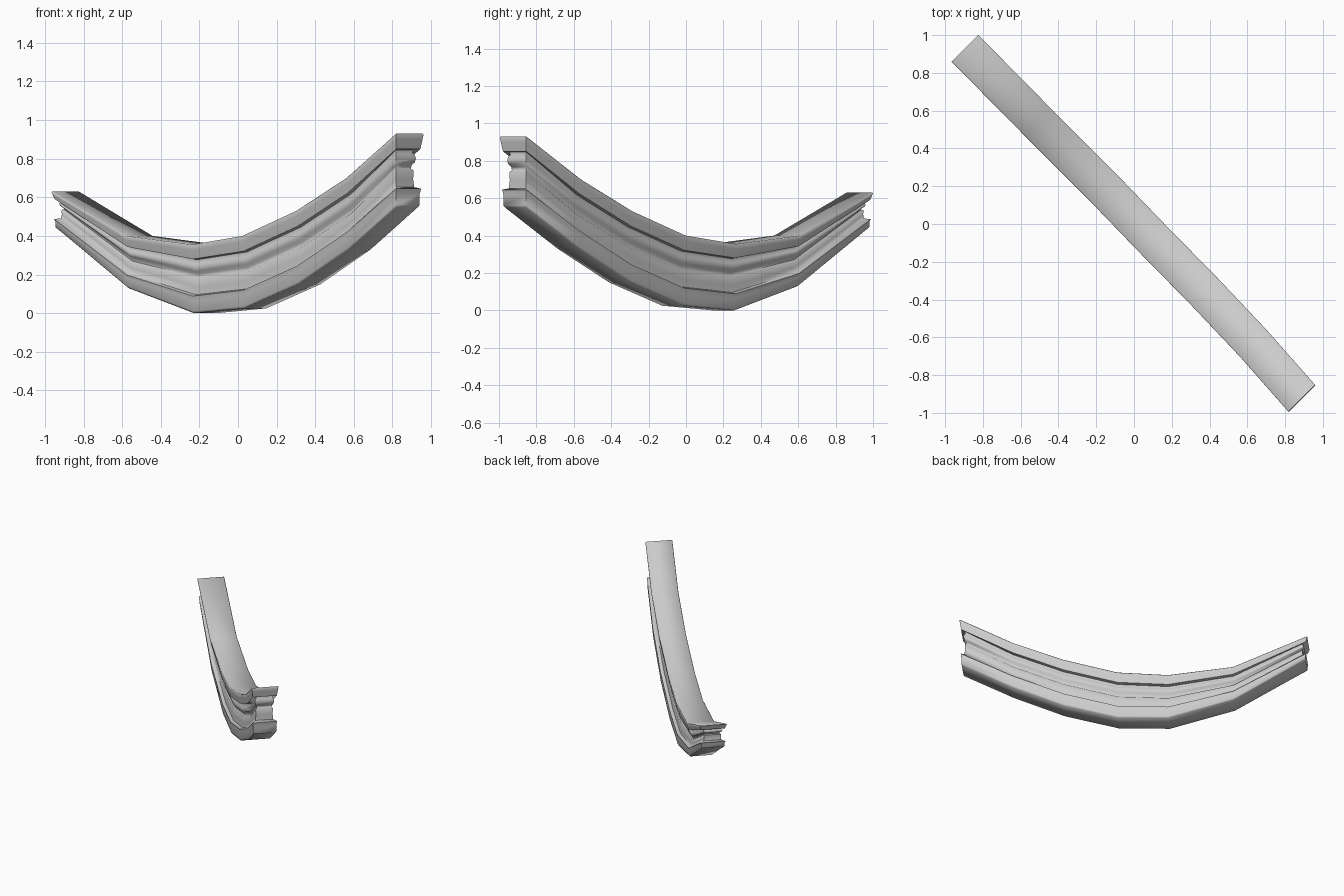
import bpy, bmesh, math
from mathutils import Vector

cube = bpy.data.objects.get("Cube")
if cube:
    bpy.data.objects.remove(cube, do_unlink=True)

# One grey stone material
stone = bpy.data.materials.new("grey_stone")
stone.use_nodes = True
grey = (0.6, 0.6, 0.6, 1)
stone.diffuse_color = grey
stone.node_tree.nodes["Principled BSDF"].inputs["Base Color"].default_value = grey

# Stations along the beam: centre x, centre y, bottom height, top height
STATIONS = [
    (-0.895, 0.93, 0.44, 0.63), (-0.51, 0.54, 0.13, 0.40),
    (-0.17, 0.20, 0.0, 0.355), (0.09, -0.07, 0.025, 0.40),
    (0.37, -0.355, 0.15, 0.53), (0.63, -0.63, 0.33, 0.70),
    (0.89, -0.925, 0.55, 0.93)]

# Moulding profile: half width, fraction of the height
PROFILE = [
    (0.080, 0.0), (0.086, 0.03), (0.086, 0.18), (0.091, 0.25),   # lower block
    (0.066, 0.27), (0.062, 0.38), (0.064, 0.50),                 # neck
    (0.054, 0.52), (0.056, 0.57), (0.068, 0.61),                 # groove
    (0.072, 0.66), (0.068, 0.71), (0.060, 0.74),                 # bead
    (0.062, 0.78), (0.088, 0.79), (0.091, 0.83), (0.096, 0.92),  # rim
    (0.100, 0.985), (0.096, 1.0)]

across = Vector((1, 1, 0)).normalized()
along = Vector((1, -1, 0)).normalized()
half = max(w for w, t in PROFILE)
last = len(STATIONS) - 1


def section_point(i, side, w, t):
    """Point on one side of the beam; the end sections step back with the profile."""
    x, y, low, high = STATIONS[i]
    p = Vector((x, y, low + (high - low) * t)) + across * w * side
    if i in (0, last):
        p += along * (half - w) * (1 if i == 0 else -1)
    return p


# Beam: stacked rings around its plan outline, one for each profile point
bm = bmesh.new()
order = [(i, -1) for i in range(last + 1)] + [(i, 1) for i in range(last, -1, -1)]
rings = [[bm.verts.new(section_point(i, s, w, t)) for i, s in order] for w, t in PROFILE]
n = len(order)
for lower, upper in zip(rings, rings[1:]):
    for k in range(n):
        m = (k + 1) % n
        bm.faces.new((lower[k], lower[m], upper[m], upper[k]))

# Top and underside strips
for ring in (rings[0], rings[-1]):
    for k in range(last):
        bm.faces.new((ring[k], ring[k + 1], ring[n - 2 - k], ring[n - 1 - k]))
bmesh.ops.recalc_face_normals(bm, faces=bm.faces[:])

mesh = bpy.data.meshes.new("curved_moulding")
bm.to_mesh(mesh)
bm.free()
mesh.materials.append(stone)
beam = bpy.data.objects.new("curved_moulding", mesh)
bpy.context.collection.objects.link(beam)

bpy.ops.object.select_all(action="DESELECT")
beam.select_set(True)
bpy.context.view_layer.objects.active = beam
bpy.ops.object.shade_smooth_by_angle(angle=math.radians(65))
